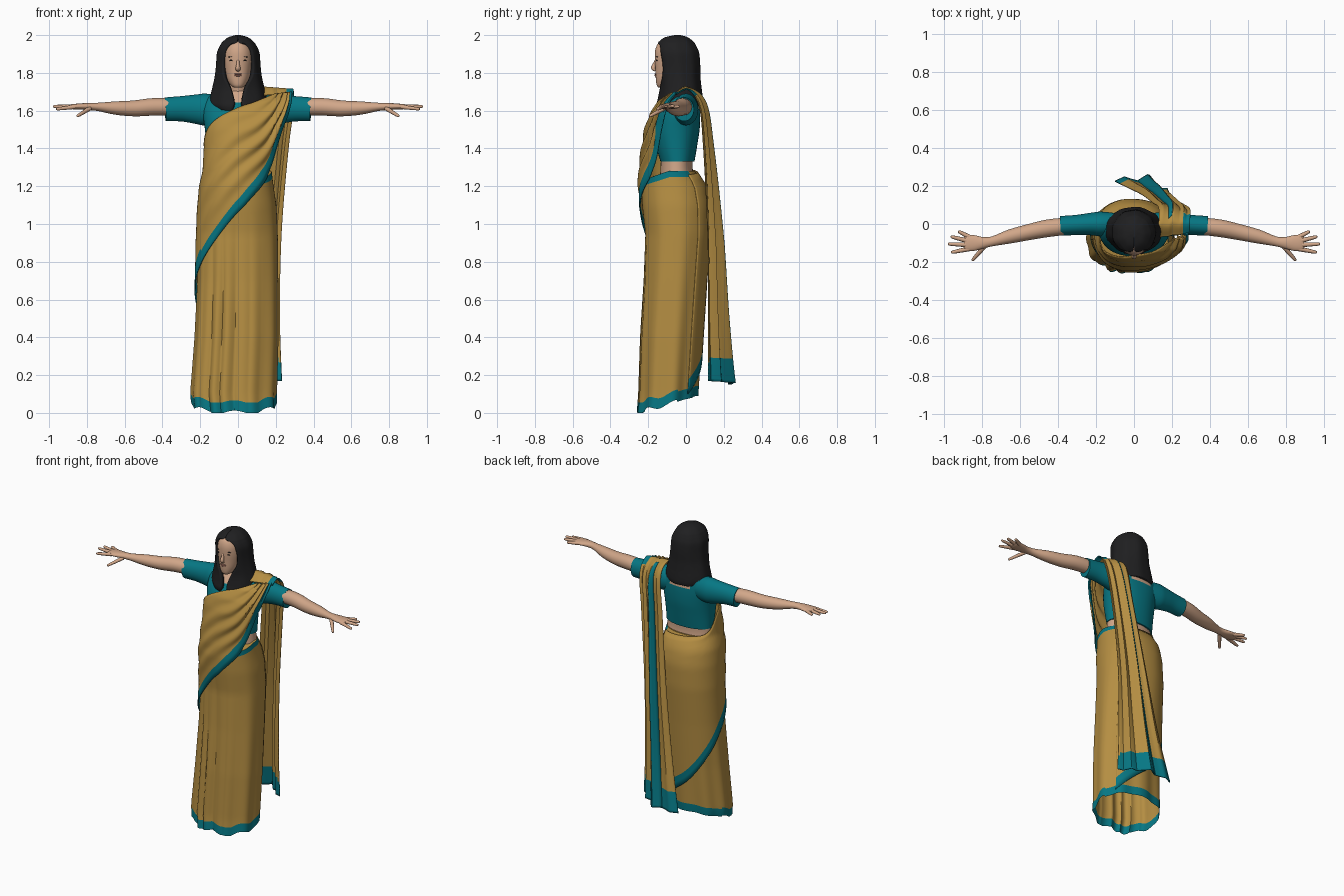
import bpy, bmesh, math
from math import sin, cos, radians, pi
from mathutils import Vector, Matrix

cube = bpy.data.objects.get("Cube")
if cube:
    bpy.data.objects.remove(cube, do_unlink=True)


def material(name, rgb):
    m = bpy.data.materials.new(name)
    m.use_nodes = True
    m.diffuse_color = (*rgb, 1)
    m.node_tree.nodes["Principled BSDF"].inputs["Base Color"].default_value = (*rgb, 1)
    return m


GOLD = material("gold cloth", (0.46, 0.27, 0.055))
TEAL = material("teal cloth", (0.002, 0.185, 0.23))
SKIN = material("skin", (0.64, 0.385, 0.25))
HAIR = material("black hair", (0.014, 0.014, 0.015))
LIPS = material("lips", (0.46, 0.2, 0.15))


def spline(pts, n):
    """Sample a smooth curve through points of any dimension."""
    out, last = [], len(pts) - 1
    for k in range(n + 1):
        t = k / n * last
        i = min(int(t), last - 1)
        f = t - i
        quad = pts[max(i - 1, 0)], pts[i], pts[i + 1], pts[min(i + 2, last)]
        out.append([b + f * (c - a) / 2 + f * f * (a - 2.5 * b + 2 * c - d / 2)
                    + f ** 3 * (1.5 * (b - c) + (d - a) / 2) for a, b, c, d in zip(*quad)])
    return out


def finish(name, bm, mats, thick=0, inward=False):
    bmesh.ops.recalc_face_normals(bm, faces=bm.faces)
    mesh = bpy.data.meshes.new(name)
    bm.to_mesh(mesh)
    bm.free()
    for m in mats:
        mesh.materials.append(m)
    for p in mesh.polygons:
        p.use_smooth = True
    mesh.set_sharp_from_angle(angle=radians(50))
    ob = bpy.data.objects.new(name, mesh)
    bpy.context.collection.objects.link(ob)
    if thick:
        mod = ob.modifiers.new("thickness", "SOLIDIFY")
        mod.thickness = thick
        mod.offset = -1 if inward else 0
    return ob


def grid(name, rows, mats, rule=None, closed=True, caps=(), thick=0, inward=False):
    """Skin rows of points; rule(row, column, centre) picks the material."""
    bm = bmesh.new()
    vs = [[bm.verts.new(p) for p in row] for row in rows]
    n = len(rows[0])
    for i in range(len(rows) - 1):
        for j in range(n if closed else n - 1):
            k = (j + 1) % n
            f = bm.faces.new((vs[i][j], vs[i][k], vs[i + 1][k], vs[i + 1][j]))
            if rule:
                f.material_index = int(rule(i, j, f.calc_center_median()))
    for c in caps:
        bm.faces.new(vs[c])
    return finish(name, bm, mats, thick, inward)


def section(table, z):
    """Left, right, front and back limits of a body table at a height."""
    z = min(max(z, table[0][0]), table[-1][0])
    for lo, hi in zip(table, table[1:]):
        if z <= hi[0]:
            f = (z - lo[0]) / (hi[0] - lo[0])
            return [a + f * (b - a) for a, b in zip(lo[1:], hi[1:])]


def ring_point(lim, angle, z, off=0.0):
    xl, xr, yf, yb = lim
    c, s = cos(angle), sin(angle)
    c, s = math.copysign(abs(c) ** 0.92, c), math.copysign(abs(s) ** 0.92, s)
    return Vector(((xl + xr) / 2 + ((xr - xl) / 2 + off) * c,
                   (yf + yb) / 2 + ((yb - yf) / 2 + off) * s, z))


def loft(name, table, mats, rule=None, steps=24, seg=48, caps=(0, -1)):
    rows = [[ring_point(r[1:], 2 * pi * j / seg, r[0]) for j in range(seg)]
            for r in spline(table, steps)]
    return grid(name, rows, mats, rule, caps=caps)


def tube(name, stations, mat, steps=10, seg=16):
    """Tube through (x, y, z, half width, half height)."""
    pts = spline(stations, steps)
    rows = []
    for i, p in enumerate(pts):
        a, b = pts[max(i - 1, 0)], pts[min(i + 1, steps)]
        d = (Vector(b[:3]) - Vector(a[:3])).normalized()
        side = d.cross(Vector((0, 0, 1)) if abs(d.z) < 0.9 else Vector((0, 1, 0))).normalized()
        up = side.cross(d)
        rows.append([Vector(p[:3]) + side * p[3] * cos(t) + up * p[4] * sin(t)
                     for t in (2 * pi * j / seg for j in range(seg))])
    return grid(name, rows, [mat], caps=(0, -1))


def blob(name, loc, size, mat, tilt=0):
    bm = bmesh.new()
    mtx = Matrix.Translation(loc) @ Matrix.Rotation(tilt, 4, "Y") @ Matrix.Diagonal((*size, 1))
    bmesh.ops.create_uvsphere(bm, u_segments=16, v_segments=10, radius=1, matrix=mtx)
    return finish(name, bm, [mat])


# Outer shape of the cloth: z, x min, x max, y front, y back
CLOTH = [(0, -.25, .215, -.27, .06), (.1, -.262, .215, -.262, .072), (.4, -.24, .224, -.252, .092),
         (.7, -.226, .224, -.235, .112), (.95, -.22, .222, -.228, .132), (1.1, -.213, .215, -.245, .132),
         (1.2, -.203, .2, -.25, .112), (1.28, -.185, .19, -.245, .06), (1.4, -.178, .218, -.23, .065),
         (1.5, -.18, .25, -.215, .08), (1.58, -.185, .285, -.19, .085), (1.65, -.18, .307, -.147, .08),
         (1.71, -.15, .31, -.07, .06)]

# Skirt with front pleats and a hem that rises towards the back
SEG = 240
skirt_rows = []
for t in [0, .02, .045] + [.045 + .93 * k / 40 for k in range(1, 41)] + [1]:
    row = []
    for j in range(SEG):
        a = 2 * pi * j / SEG
        hem = max(0, .045 + .045 * sin(a) + .012 * sin(7 * a) * (sin(a) < .3))
        top = 1.28 - .05 * max(0, -sin(a))
        z = hem + (top - hem) * t
        fade = min(1, max(0, 1.1 - z) * 1.6) * math.exp(-((math.degrees(a) - 252) / 30) ** 2)
        fold = .02 * fade * (abs(sin(10 * a + .5 * z)) - .7) + .006 * (1 - t) * sin(9 * a)
        row.append(ring_point(section(CLOTH, z), a, z, fold - .012))
    skirt_rows.append(row)
grid("skirt", skirt_rows, [GOLD, TEAL],
     lambda i, j, c: i < 2 or (i > 41 and c.x > .05 and c.y < .02), caps=(-1,))

# Drape wrapped from the back, over the right hip, up to the left shoulder
upper = [(40, 1.26), (110, 1.28), (150, 1.31), (180, 1.42), (205, 1.5), (230, 1.56),
         (255, 1.61), (272, 1.64), (288, 1.67), (300, 1.69)]
lower = [(40, .1), (95, .28), (140, .48), (180, .67), (212, .8), (242, .93),
         (283, 1.12), (329, 1.29), (337, 1.49), (333, 1.7)]
COLS, ROWS = 90, 30
drape_rows = []
for s, (u, l) in enumerate(zip(spline(upper, COLS), spline(lower, COLS))):
    ends = [ring_point(section(CLOTH, z), radians(a), z) for a, z in (u, l)]
    border = min((.08 if s < 40 else .058) / (ends[0] - ends[1]).length, .3)
    row = []
    for k in range(ROWS + 3):
        v = k / ROWS * (1 - border) if k <= ROWS else 1 - border * (ROWS + 2 - k) / 2
        a, z = u[0] + (l[0] - u[0]) * v, u[1] + (l[1] - u[1]) * v
        gather = max(0, s / COLS - .3)
        fold = .02 * gather * sin(v * 9 * pi) * sin(pi * v) - .011 * max(0, 1 - s / 10)
        row.append(ring_point(section(CLOTH, z), radians(a), z, fold))
    drape_rows.append(row)
grid("front_drape", drape_rows, [GOLD, TEAL], lambda i, j, c: j >= ROWS, closed=False, thick=.006)

# Pleated tail hanging from the left shoulder down the back
inner = [(.13, -.07, 1.68), (.13, 0, 1.725), (.13, .085, 1.65), (.10, .11, 1.4),
         (.04, .155, .95), (-.03, .19, .5), (-.1, .225, .15)]
outer = [(.295, -.05, 1.69), (.295, .01, 1.71), (.295, .065, 1.62), (.265, .085, 1.4),
         (.225, .10, .95), (.215, .10, .5), (.225, .10, .17)]
pleat = [0, .022, .008, .002, .046, .024, .006, .03, .002, .02]
last = len(pleat) * 3 - 3
tail_rows = []
for i, (a, b) in enumerate(zip(spline(inner, 78), spline(outer, 78))):
    a, b = Vector(a), Vector(b)
    normal = Vector((a.y - b.y, b.x - a.x, 0)).normalized()
    depth = min(1, .1 + i / 60)
    row = []
    for j in range(last + 1):
        k, f = divmod(j, 3)
        h = pleat[k] + (pleat[min(k + 1, len(pleat) - 1)] - pleat[k]) * f / 3
        bulge = .05 * sin(pi * j / last) * (i / 78) ** 2
        row.append(a.lerp(b, j / last) + normal * (h * depth + bulge))
    tail_rows.append(row)
grid("back_tail", tail_rows, [GOLD, TEAL],
     lambda i, j, c: c.z < .28 or (j > 20 and i < 20), closed=False, thick=.006)
stripe_rows = [[p + Vector((-.004, .004, 0)) for p in row[9:13]] for row in tail_rows[16:]]
grid("tail_stripe", stripe_rows, [TEAL], closed=False, thick=.003)

# Bare waist, blouse and neck
loft("waist", [(1.2, -.17, .17, -.14, .05), (1.3, -.16, .16, -.135, .035),
               (1.4, -.155, .155, -.13, .04)], [SKIN])
loft("blouse", [(1.33, -.163, .163, -.135, .045), (1.42, -.168, .168, -.16, .06),
                (1.5, -.175, .175, -.17, .072), (1.58, -.185, .185, -.15, .075),
                (1.64, -.18, .18, -.115, .07), (1.68, -.15, .15, -.085, .055),
                (1.705, -.09, .09, -.065, .035)], [TEAL, SKIN],
     lambda i, j, c: abs(c.x) < .085 and c.z > (1.605 if c.y > 0 else 1.645), steps=40)
tube("neck", [(0, -.01, 1.66, .055, .055), (0, -.025, 1.72, .045, .045), (0, -.04, 1.79, .044, .046)], SKIN)

# Head and face
loft("head", [(1.722, -.02, .02, -.145, -.10), (1.735, -.038, .038, -.155, -.06),
              (1.77, -.06, .06, -.16, 0), (1.82, -.073, .073, -.162, .03),
              (1.87, -.08, .08, -.165, .05), (1.92, -.077, .077, -.163, .05),
              (1.96, -.055, .055, -.143, .03), (1.975, -.02, .02, -.09, 0)], [SKIN])
tube("nose", [(0, -.152, 1.885, .007, .005), (0, -.165, 1.85, .008, .009),
              (0, -.173, 1.825, .013, .012), (0, -.162, 1.812, .011, .005)], SKIN)
blob("upper_lip", (0, -.161, 1.793), (.022, .006, .004), LIPS)
blob("lower_lip", (0, -.160, 1.786), (.018, .006, .005), LIPS)
for s, side in ((1, "left"), (-1, "right")):
    blob(side + "_eye", (s * .032, -.153, 1.866), (.013, .006, .005), HAIR)
    blob(side + "_eyebrow", (s * .034, -.153, 1.886), (.019, .006, .0025), HAIR, s * .12)

# Long hair, open around the face: z, half width, y front, y back, half opening
locks = [(1.6, .138, -.155, .088, .03), (1.625, .15, -.158, .09, .022), (1.66, .15, -.15, .088, .022),
         (1.72, .138, -.142, .082, .04), (1.78, .125, -.148, .076, .074), (1.84, .118, -.155, .075, .082),
         (1.9, .114, -.162, .07, .076), (1.93, .104, -.161, .06, .066), (1.95, .093, -.154, .05, .045),
         (1.964, .083, -.145, .04, .008), (1.988, .053, -.112, .01, .001), (2.0, .012, -.06, -.03, 0)]
hair_rows = []
for z, hw, yf, yb, gap in spline(locks, 44):
    start = math.asin(min(.95, max(0, gap) / hw))
    row = []
    for j in range(61):
        phi = start + (2 * pi - 2 * start) * j / 60
        wave = 1 + .012 * sin(9 * phi)
        drop = .13 * max(0, 1.72 - z) * (1 - cos(phi))
        row.append((hw * wave * sin(phi), (yf + yb) / 2 - (yb - yf) / 2 * wave * cos(phi), z + drop))
    hair_rows.append(row)
grid("hair", hair_rows, [HAIR], closed=False, caps=(-1,), thick=.025, inward=True)

# Sleeves, arms and hands
sleeve = [(.08, 0, 1.605, .055, .07), (.17, 0, 1.606, .065, .084), (.22, 0, 1.608, .06, .078),
          (.3, -.005, 1.61, .053, .067), (.385, -.01, 1.607, .052, .063)]
arm = [(.34, -.01, 1.62, .045, .045), (.45, -.022, 1.62, .046, .046), (.55, -.042, 1.612, .042, .042),
       (.65, -.065, 1.614, .037, .035), (.74, -.09, 1.62, .026, .022), (.79, -.098, 1.622, .029, .019),
       (.84, -.1, 1.622, .041, .016), (.88, -.1, 1.621, .042, .013), (.895, -.1, 1.62, .034, .008)]
fingers = {"thumb": ((.785, -.115, 1.612), (.852, -.193, 1.57)),
           "index_finger": ((.865, -.13, 1.62), (.963, -.15, 1.608)),
           "middle_finger": ((.87, -.11, 1.622), (.98, -.105, 1.622)),
           "ring_finger": ((.87, -.09, 1.622), (.965, -.066, 1.624)),
           "little_finger": ((.86, -.072, 1.62), (.925, -.038, 1.622))}
for s, side in ((1, "left"), (-1, "right")):
    def flip(stations):
        return [(s * p[0], *p[1:]) for p in stations]

    tube(side + "_sleeve", flip(sleeve), TEAL, 16, 32)
    tube(side + "_arm", flip(arm), SKIN, 32, 24)
    for name, (root, tip) in fingers.items():
        mid = [(p + q) / 2 for p, q in zip(root, tip)]
        near = [p + (q - p) * .93 for p, q in zip(root, tip)]
        tube(side + "_" + name, flip([(*root, .013, .012), (*mid, .011, .010),
                                      (*near, .008, .0075), (*tip, .002, .002)]), SKIN, 12, 10)
